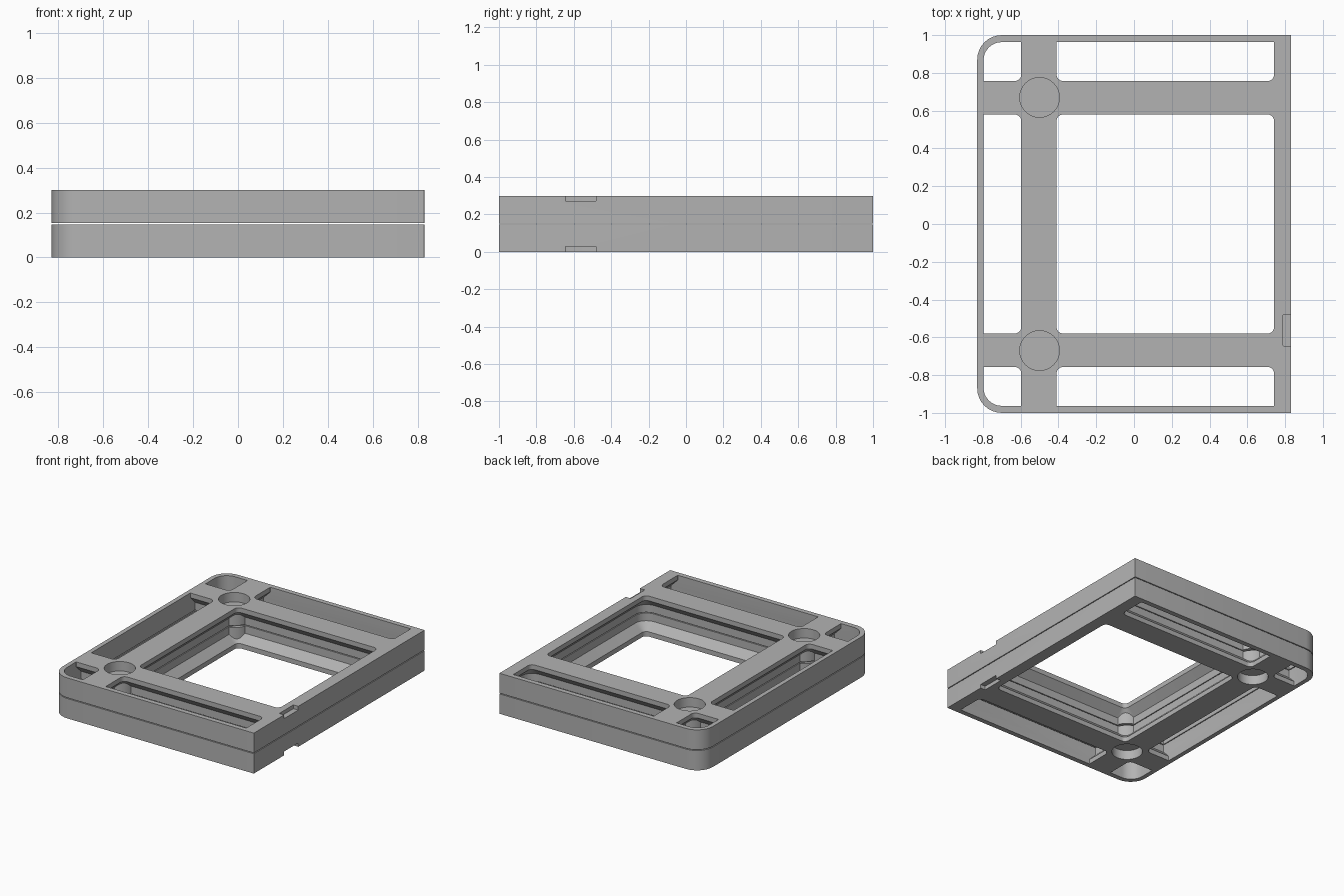
import bpy, bmesh, math

if "Cube" in bpy.data.objects:
    bpy.data.objects.remove(bpy.data.objects["Cube"])

W, L, H = 0.83, 1.0, 0.30      # half width, half length, full height
RIM, TAPER = 0.035, 0.055      # lattice cap thickness, 45 degree undercut
HALF = 0.147                   # height of one frame half
SHARP = 0.003
HOLES = [(-0.50, 0.67), (-0.50, -0.67)]

grey = bpy.data.materials.new("grey plastic")
grey.diffuse_color = (0.45, 0.45, 0.45, 1)
grey.use_nodes = True
grey.node_tree.nodes["Principled BSDF"].inputs["Base Color"].default_value = grey.diffuse_color


def ring(x0, x1, y0, y1, radii, z, n=8):
    """Rounded rectangle; radii run left-front, right-front, right-back, left-back."""
    corners = [(x0, y0, 1, 1, 180), (x1, y0, -1, 1, 270), (x1, y1, -1, -1, 0), (x0, y1, 1, -1, 90)]
    pts = []
    for (cx, cy, sx, sy, a0), r in zip(corners, radii):
        for i in range(n + 1):
            a = math.radians(a0 + 90 * i / n)
            pts.append((cx + sx * r + r * math.cos(a), cy + sy * r + r * math.sin(a), z))
    return pts


def loft(name, rings):
    bm = bmesh.new()
    rows = [[bm.verts.new(p) for p in r] for r in rings]
    n = len(rows[0])
    for a, b in zip(rows, rows[1:]):
        for i in range(n):
            j = (i + 1) % n
            bm.faces.new((a[i], a[j], b[j], b[i]))
    bm.faces.new(rows[0][::-1])
    bm.faces.new(rows[-1])
    me = bpy.data.meshes.new(name)
    bm.to_mesh(me)
    bm.free()
    ob = bpy.data.objects.new(name, me)
    bpy.context.collection.objects.link(ob)
    return ob


def disc(name, x, y, r, z0, z1, n=48):
    circle = [(x + r * math.cos(2 * math.pi * i / n), y + r * math.sin(2 * math.pi * i / n)) for i in range(n)]
    return loft(name, [[(a, b, z) for a, b in circle] for z in (z0, z1)])


def combine(target, tool, operation):
    bpy.context.view_layer.objects.active = target
    mod = target.modifiers.new("cut", "BOOLEAN")
    mod.operation, mod.solver, mod.object = operation, "EXACT", tool
    bpy.ops.object.modifier_apply(modifier=mod.name)
    bpy.data.objects.remove(tool)


def pocket(x0, x1, y0, y1, grow, radii):
    """Window that widens inside on the sides flagged in grow: left, right, front, back."""
    l, r, f, b = grow
    pairs = [(l, f), (r, f), (r, b), (l, b)]

    def section(d, z):
        rr = [q + d if u and v else q for q, (u, v) in zip(radii, pairs)]
        return ring(x0 - d * l, x1 + d * r, y0 - d * f, y1 + d * b, rr, z)
    return loft("pocket_cutter", [section(0, -0.02), section(0, RIM),
                                  section(TAPER, RIM + TAPER), section(TAPER, HALF + 0.02)])


# Lower half: block with square corners on the right, round ones on the left
outer = (0.13, SHARP / 10, SHARP / 10, 0.13)
lower = loft("lower_frame", [ring(-W, W, -L, L, outer, z) for z in (0, HALF)])

# Six windows leave a lattice of undercut struts
R = 0.035
columns = [(-0.797, -0.597, 0, 1), (-0.41, 0.742, 1, 1)]
rows = [(-0.963, -0.757, 0, 1), (-0.58, 0.58, 1, 1), (0.757, 0.963, 1, 0)]
for x0, x1, l, r in columns:
    for y0, y1, f, b in rows:
        radii = [R if u and v else SHARP for u, v in ((l, f), (r, f), (r, b), (l, b))]
        if not l and not f:
            radii[0] = 0.097
        if not l and not b:
            radii[3] = 0.097
        combine(lower, pocket(x0, x1, y0, y1, (l, r, f, b), radii), "DIFFERENCE")

# Round bosses at the crossings with blind holes
for x, y in HOLES:
    combine(lower, disc("boss", x, y, 0.118, 0.01, HALF - 0.004), "UNION")
    combine(lower, disc("hole_cutter", x, y, 0.105, -0.02, 0.07), "DIFFERENCE")

# Shallow pry notch on the right edge
notch = loft("notch_cutter", [ring(0.79, 0.9, -0.645, -0.48, (SHARP,) * 4, z) for z in (-0.02, 0.028)])
combine(lower, notch, "DIFFERENCE")
lower.data.materials.clear()
lower.data.materials.append(grey)
for p in lower.data.polygons:
    p.material_index = 0

# Upper half mirrors the lower one across the seam
upper = lower.copy()
upper.data = lower.data.copy()
upper.name = "upper_frame"
bpy.context.collection.objects.link(upper)
bm = bmesh.new()
bm.from_mesh(upper.data)
for v in bm.verts:
    v.co.z = H - v.co.z
bmesh.ops.reverse_faces(bm, faces=bm.faces[:])
bm.to_mesh(upper.data)
bm.free()

for ob in (lower, upper):
    bpy.ops.object.select_all(action="DESELECT")
    ob.select_set(True)
    bpy.context.view_layer.objects.active = ob
    bpy.ops.object.shade_smooth_by_angle(angle=math.radians(30))
